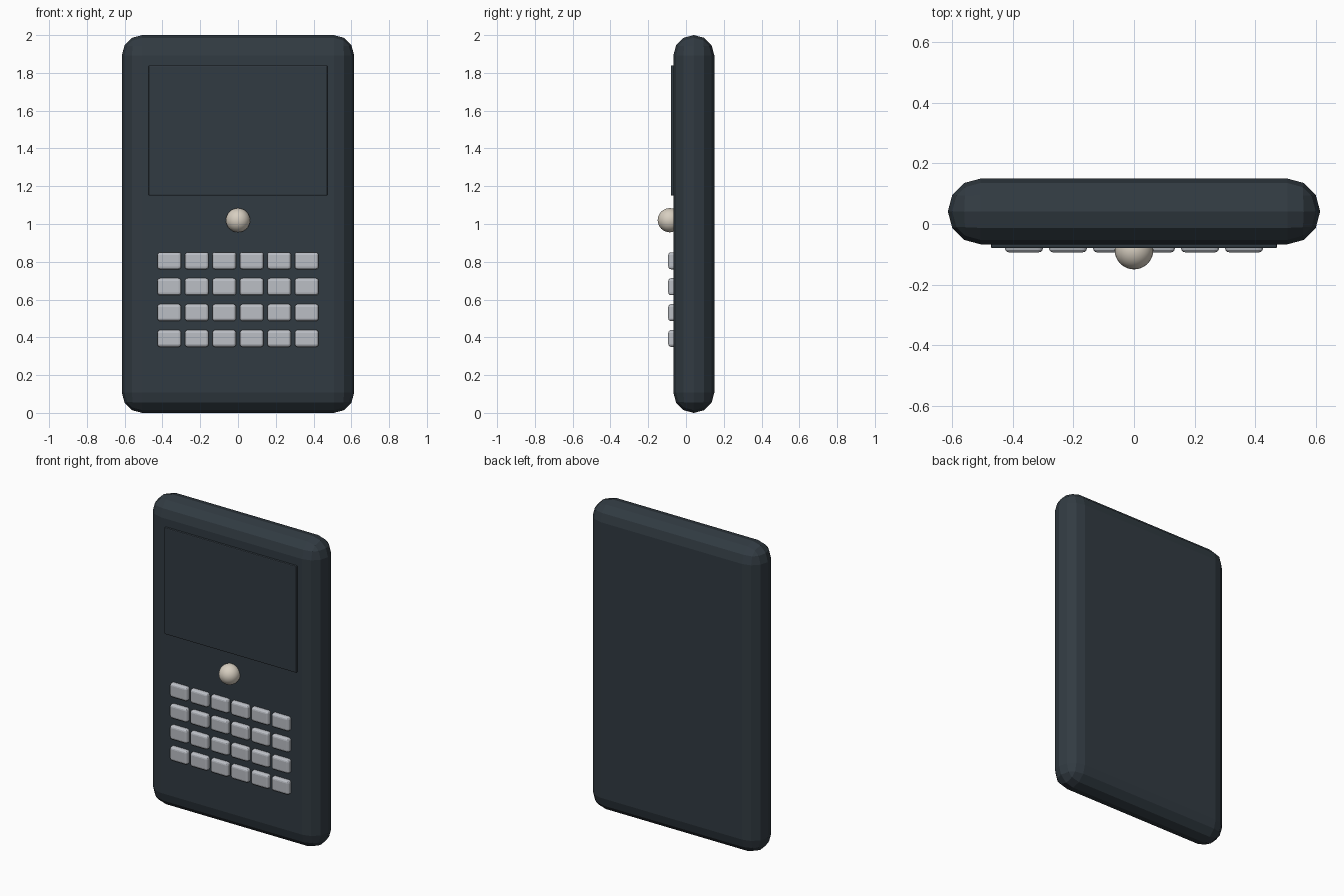
import bpy
from mathutils import Vector

cube = bpy.data.objects.get("Cube")
if cube:
    bpy.data.objects.remove(cube, do_unlink=True)


def material(name, rgb):
    m = bpy.data.materials.new(name)
    m.use_nodes = True
    m.diffuse_color = (*rgb, 1)
    m.node_tree.nodes["Principled BSDF"].inputs["Base Color"].default_value = (*rgb, 1)
    return m


SLATE = material("dark slate", (0.031, 0.043, 0.054))
SILVER = material("silver grey", (0.50, 0.52, 0.56))
IVORY = material("ivory", (0.68, 0.62, 0.53))


def rounded_box(name, low, high, radius, segments, mat):
    """Box between two corners with bevelled edges."""
    low, high = Vector(low), Vector(high)
    bpy.ops.mesh.primitive_cube_add(size=1, location=(low + high) / 2)
    ob = bpy.context.object
    ob.name = name
    ob.scale = high - low
    bpy.ops.object.transform_apply(location=False, rotation=False, scale=True)
    bevel = ob.modifiers.new("rounding", "BEVEL")
    bevel.width = radius
    bevel.segments = segments
    ob.data.materials.append(mat)
    return ob


# Case and raised screen
rounded_box("case", (-0.615, -0.067, 0), (0.615, 0.15, 2), 0.108, 3, SLATE)
rounded_box("screen", (-0.473, -0.08, 1.15), (0.473, -0.03, 1.84), 0.005, 2, SLATE)

# Keypad
for row in range(4):
    for col in range(6):
        x = (col - 2.5) * 0.1455
        z = 0.805 - row * 0.137
        rounded_box(f"key_{row + 1}_{col + 1}", (x - 0.063, -0.094, z - 0.045),
                    (x + 0.063, -0.04, z + 0.045), 0.015, 3, SILVER)

# Trackball
bpy.ops.mesh.primitive_uv_sphere_add(segments=32, ring_count=16, radius=0.064,
                                     location=(0, -0.086, 1.02))
ball = bpy.context.object
ball.name = "trackball"
ball.data.materials.append(IVORY)
bpy.ops.object.shade_smooth()
